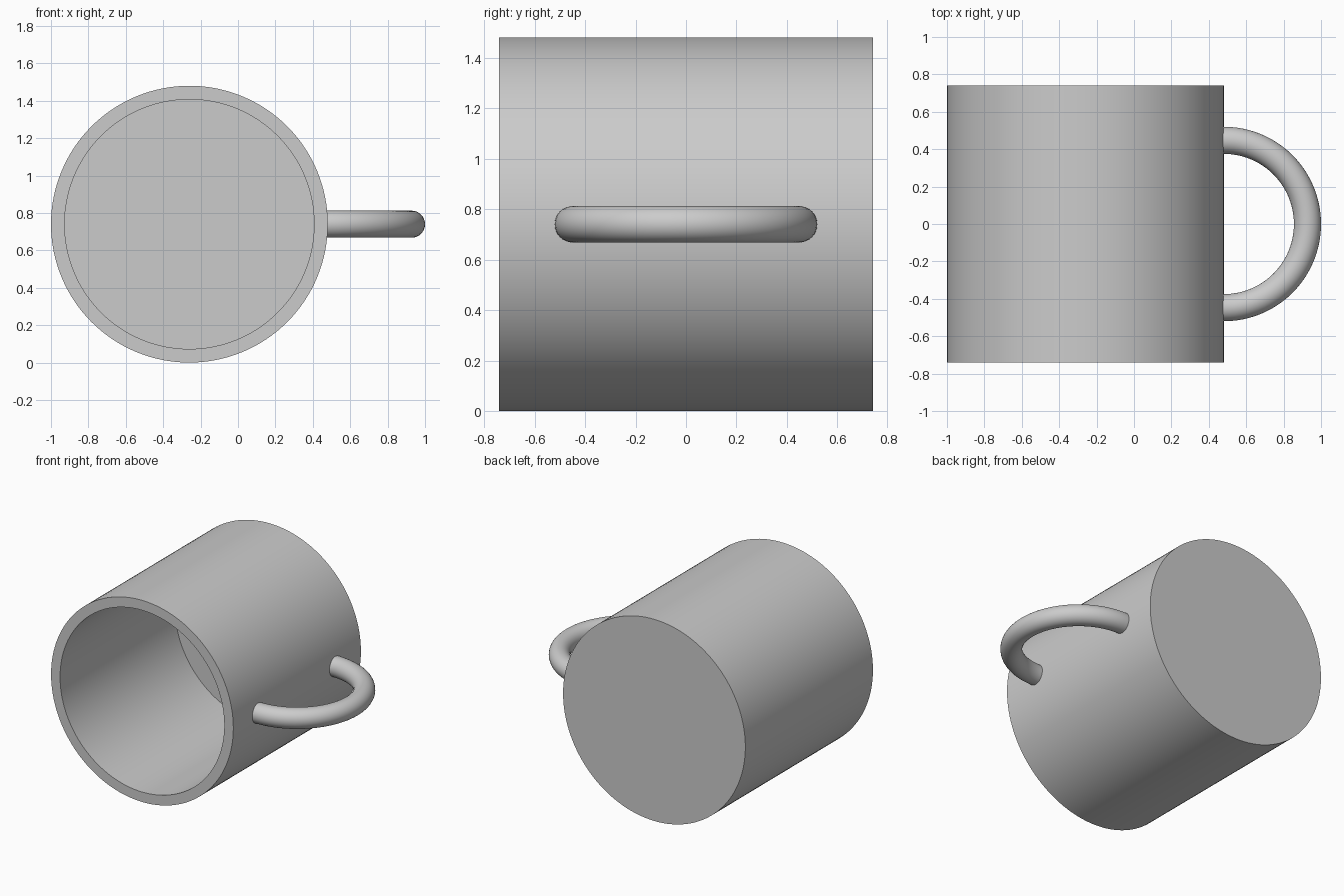
import bpy, bmesh, math
from mathutils import Matrix, Vector

old = bpy.data.objects.get("Cube")
if old:
    bpy.data.objects.remove(old, do_unlink=True)

R = 0.74                 # outer radius and half length of the cup
INNER = 0.667
FLOOR = 0.148
TUBE = 0.0725            # handle thickness radius
BEND = 0.4475            # handle bend radius
CENTRE = Vector((R - 1, 0, R))

grey = bpy.data.materials.new("light grey")
grey.use_nodes = True
colour = (0.6, 0.6, 0.6, 1)
grey.diffuse_color = colour
grey.node_tree.nodes["Principled BSDF"].inputs["Base Color"].default_value = colour


def sweep(bm, rings, cap_ends=True):
    """Bridge successive rings of points, with a flat cap on each end."""
    loops = [[bm.verts.new(p) for p in ring] for ring in rings]
    n = len(loops[0])
    for a, b in zip(loops, loops[1:]):
        for i in range(n):
            j = (i + 1) % n
            bm.faces.new((a[i], a[j], b[j], b[i]))
    if cap_ends:
        bm.faces.new(loops[0])
        bm.faces.new(loops[-1])


def make_part(name, rings):
    bm = bmesh.new()
    sweep(bm, rings)
    bmesh.ops.recalc_face_normals(bm, faces=bm.faces)
    mesh = bpy.data.meshes.new(name)
    bm.to_mesh(mesh)
    bm.free()
    mesh.materials.append(grey)
    obj = bpy.data.objects.new(name, mesh)
    bpy.context.collection.objects.link(obj)
    bpy.ops.object.select_all(action="DESELECT")
    obj.select_set(True)
    bpy.context.view_layer.objects.active = obj
    bpy.ops.object.shade_smooth_by_angle(angle=math.radians(35))
    return obj


def circle(radius, count):
    for i in range(count):
        a = math.tau * i / count
        yield radius * math.cos(a), radius * math.sin(a)


# Cup lying on its side: back disc, outer wall, rim, inner wall, inner floor
profile = [(R, R), (R, -R), (INNER, -R), (INNER, R - FLOOR)]
make_part("cup_body", [[CENTRE + Vector((x, y, z)) for x, z in circle(r, 128)]
                       for r, y in profile])

# Half-ring handle, its straight ends sunk into the wall
ends = Vector((2 * R - 1, 0, R))
rings = []
steps = 48
for k in range(-1, steps + 2):
    a = math.pi * min(max(k, 0), steps) / steps - math.pi / 2
    turn = Matrix.Rotation(a, 3, "Z")
    sink = Vector((-0.03 if k in (-1, steps + 1) else 0, 0, 0))
    rings.append([ends + sink + turn @ Vector((BEND + u, 0, v))
                  for u, v in circle(TUBE, 32)])
make_part("handle", rings)
